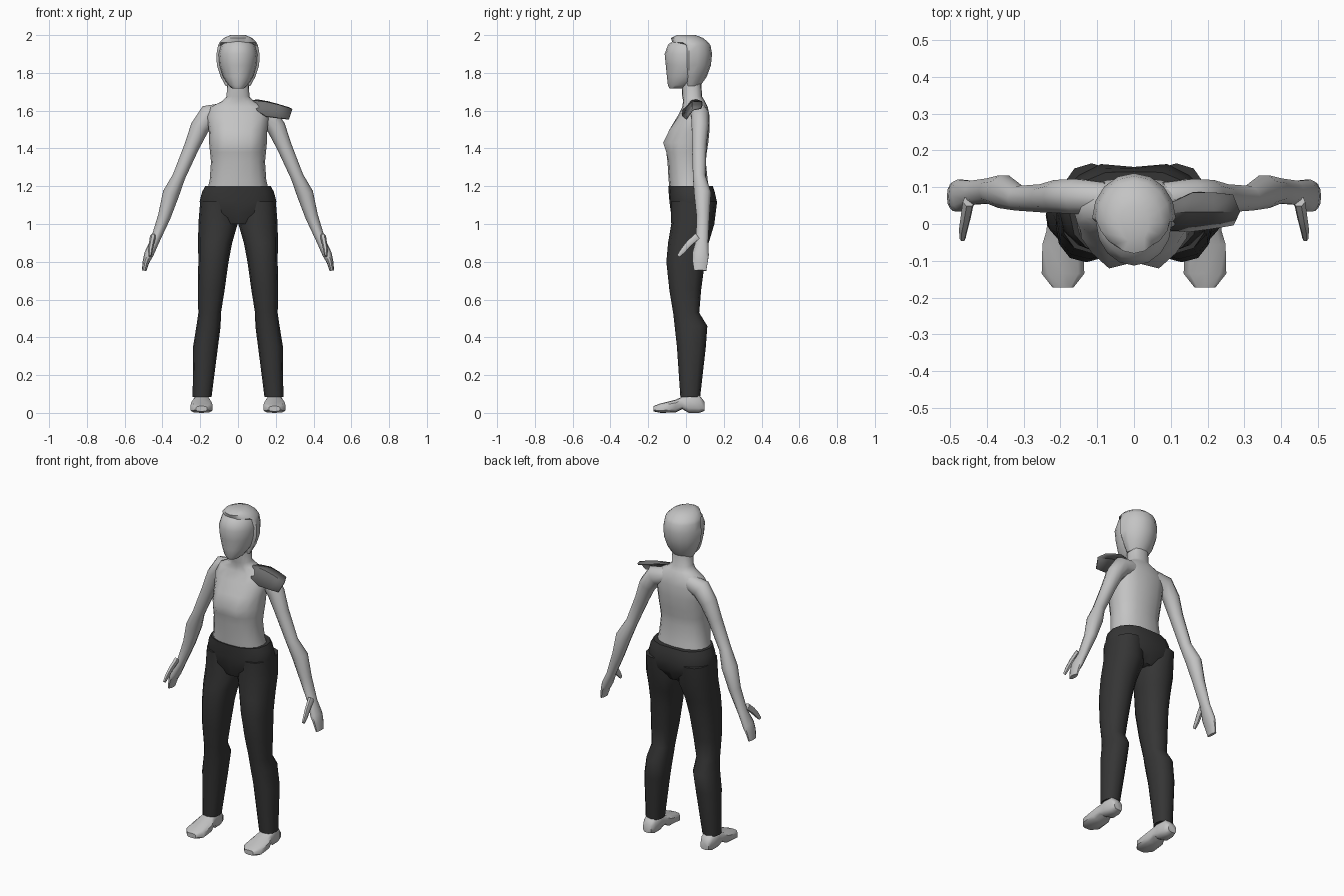
import bpy, bmesh, math
from mathutils import Vector


def material(name, v):
    m = bpy.data.materials.new(name)
    m.diffuse_color = (v, v, v, 1)
    return m


LIGHT = material("light grey", 0.55)
MID = material("mid grey", 0.16)
DARK = material("dark grey", 0.036)


def finish(name, bm, mat, angle=50):
    bmesh.ops.recalc_face_normals(bm, faces=bm.faces)
    me = bpy.data.meshes.new(name)
    bm.to_mesh(me)
    bm.free()
    me.materials.append(mat)
    ob = bpy.data.objects.new(name, me)
    bpy.context.collection.objects.link(ob)
    bpy.ops.object.select_all(action='DESELECT')
    ob.select_set(True)
    bpy.context.view_layer.objects.active = ob
    bpy.ops.object.shade_smooth_by_angle(angle=math.radians(angle))
    return ob


def loft(name, rings, mat, mirror=False, angle=50):
    """Skin a list of point rings and cap both ends."""
    bm = bmesh.new()
    for s in ((1, -1) if mirror else (1,)):
        rows = [[bm.verts.new((p[0] * s, p[1], p[2])) for p in r] for r in rings]
        n = len(rows[0])
        for a, b in zip(rows, rows[1:]):
            for i in range(n):
                j = (i + 1) % n
                bm.faces.new((a[i], a[j], b[j], b[i]))
        bm.faces.new(rows[0])
        bm.faces.new(rows[-1])
    return finish(name, bm, mat, angle)


def level(z, rx, yf, yb, cx=0, lobe_f=0, lobe_b=0, lobe_x=0.065, cy=None, n=16, e=0.85):
    """Horizontal ring between a front and back depth, with optional paired lobes."""
    if cy is None:
        cy = (yf + yb) / 2
    pts = []
    for i in range(n):
        a = math.tau * i / n
        c, s = math.cos(a), math.sin(a)
        x = rx * math.copysign(abs(c) ** e, c)
        t = abs(s) ** e
        y = cy + t * ((yb - cy) if s > 0 else (yf - cy))
        bump = t * math.exp(-((abs(x) - lobe_x) / 0.05) ** 2)
        y += bump * (lobe_b if s > 0 else -lobe_f)
        pts.append((cx + x, y, z))
    return pts


def tube(path, n=10):
    """Rings across a path of (x, y, z, radius in xz, radius across)."""
    P = [Vector(p[:3]) for p in path]
    rings = []
    for i, p in enumerate(path):
        t = (P[min(i + 1, len(P) - 1)] - P[max(i - 1, 0)]).normalized()
        u = t.cross(Vector((0, 1, 0))).normalized()
        v = u.cross(t).normalized()
        rings.append([P[i] + u * p[3] * math.cos(math.tau * k / n)
                      + v * p[4] * math.sin(math.tau * k / n) for k in range(n)])
    return rings


# Torso and neck
loft("torso", [
    level(1.17, .165, -.085, .125),
    level(1.23, .150, -.092, .115),
    level(1.33, .143, -.098, .105),
    level(1.38, .148, -.100, .110, lobe_f=.012),
    level(1.43, .153, -.098, .118, lobe_f=.032),
    level(1.50, .155, -.075, .125, lobe_f=.020),
    level(1.57, .165, -.045, .125),
    level(1.62, .145, -.020, .115),
    level(1.65, .085, -.015, .100),
    level(1.675, .060, -.020, .085),
    level(1.77, .058, -.025, .080)], LIGHT)

# Arms with hands
loft("arms", tube([
    (.08, .070, 1.59, .050, .045), (.155, .075, 1.575, .058, .050),
    (.203, .075, 1.51, .050, .047), (.245, .070, 1.41, .040, .040),
    (.313, .070, 1.25, .034, .035), (.355, .088, 1.16, .044, .047),
    (.390, .090, 1.04, .034, .036), (.440, .085, .91, .024, .034),
    (.472, .077, .84, .025, .046), (.487, .075, .80, .018, .042),
    (.497, .075, .753, .012, .034)]), LIGHT, mirror=True)

# Thumbs
loft("thumbs", tube([(.450, .060, .935, .016, .020), (.458, .015, .895, .014, .018),
                     (.464, -.015, .860, .012, .016), (.466, -.040, .830, .008, .010)], 6),
     LIGHT, mirror=True)

# Trousers: hips, then two legs
loft("trouser_hips", [
    level(1.00, .090, -.060, .120),
    level(1.06, .190, -.080, .150, lobe_b=.012, lobe_x=.11),
    level(1.12, .203, -.088, .155, lobe_b=.020, lobe_x=.11),
    level(1.17, .190, -.092, .150, lobe_b=.014, lobe_x=.11),
    level(1.20, .174, -.094, .142, lobe_b=.010, lobe_x=.11)], DARK)

legs = [(1.12, .115, .085, -.080, .165), (1.00, .106, .104, -.078, .150),
        (.90, .121, .090, -.095, .120), (.80, .130, .080, -.104, .100),
        (.65, .142, .071, -.088, .080), (.53, .150, .060, -.068, .070),
        (.46, .156, .064, -.060, .113), (.35, .172, .066, -.048, .105),
        (.085, .190, .050, -.030, .075)]
loft("trouser_legs", [level(z, rx, yf, yb, cx=cx, n=12) for z, cx, rx, yf, yb in legs],
     DARK, mirror=True)

# Feet: rounded sections running from heel to toe
feet = [(.097, .028, .010, .060), (.070, .040, 0, .095), (.015, .043, 0, .100),
        (-.020, .047, .020, .085), (-.055, .058, .002, .070),
        (-.135, .060, 0, .050), (-.172, .030, .008, .036)]
ring = []
for y, w, z0, z1 in feet:
    r = []
    for k in range(10):
        a = math.tau * (k + .5) / 10
        c, s = math.cos(a), math.sin(a)
        h = max(-1, min(1, s * 1.05)) / 1.0
        h = math.copysign(abs(h) ** .6, h)
        r.append((.193 + w * math.copysign(abs(c) ** .7, c), y, (z0 + z1) / 2 + h * (z1 - z0) / 2))
    ring.append(r)
loft("feet", ring, LIGHT, mirror=True)

# Head
loft("head", [
    level(1.718, .032, -.088, -.010, e=1), level(1.735, .052, -.096, .030, e=1),
    level(1.78, .080, -.101, .090, e=1), level(1.84, .098, -.107, .115, e=1),
    level(1.90, .103, -.113, .120, e=1), level(1.95, .088, -.095, .100, e=1),
    level(1.985, .040, -.045, .050, e=1)], LIGHT)

# Hair: a shell behind the face that folds over the forehead
loft("hair", [
    level(1.73, .065, 0, .075, cy=.02, e=1), level(1.78, .092, 0, .110, cy=.02, e=1),
    level(1.84, .112, -.005, .132, cy=.015, e=1), level(1.90, .114, -.005, .138, cy=.015, e=1),
    level(1.945, .106, -.010, .130, cy=.015, e=1), level(1.962, .098, -.072, .118, cy=.015, e=1),
    level(1.985, .075, -.080, .090, e=1), level(2.0, .040, -.050, .050, e=1)], LIGHT)

# Shoulder pad: thin bent plate on one shoulder
rows = [[(.100, -.015, 1.600), (.150, -.018, 1.570), (.210, -.010, 1.562), (.270, .000, 1.555)],
        [(.070, .030, 1.652), (.150, .035, 1.643), (.215, .035, 1.628), (.287, .035, 1.605)],
        [(.105, .060, 1.655), (.160, .086, 1.645), (.215, .086, 1.630), (.268, .080, 1.614)]]
bm = bmesh.new()
vs = [[bm.verts.new(p) for p in r] for r in rows]
for a, b in zip(vs, vs[1:]):
    for i in range(3):
        bm.faces.new((a[i], a[i + 1], b[i + 1], b[i]))
pad = finish("shoulder_pad", bm, MID, 30)
solid = pad.modifiers.new("thickness", 'SOLIDIFY')
solid.thickness = 0.009
solid.offset = 0
